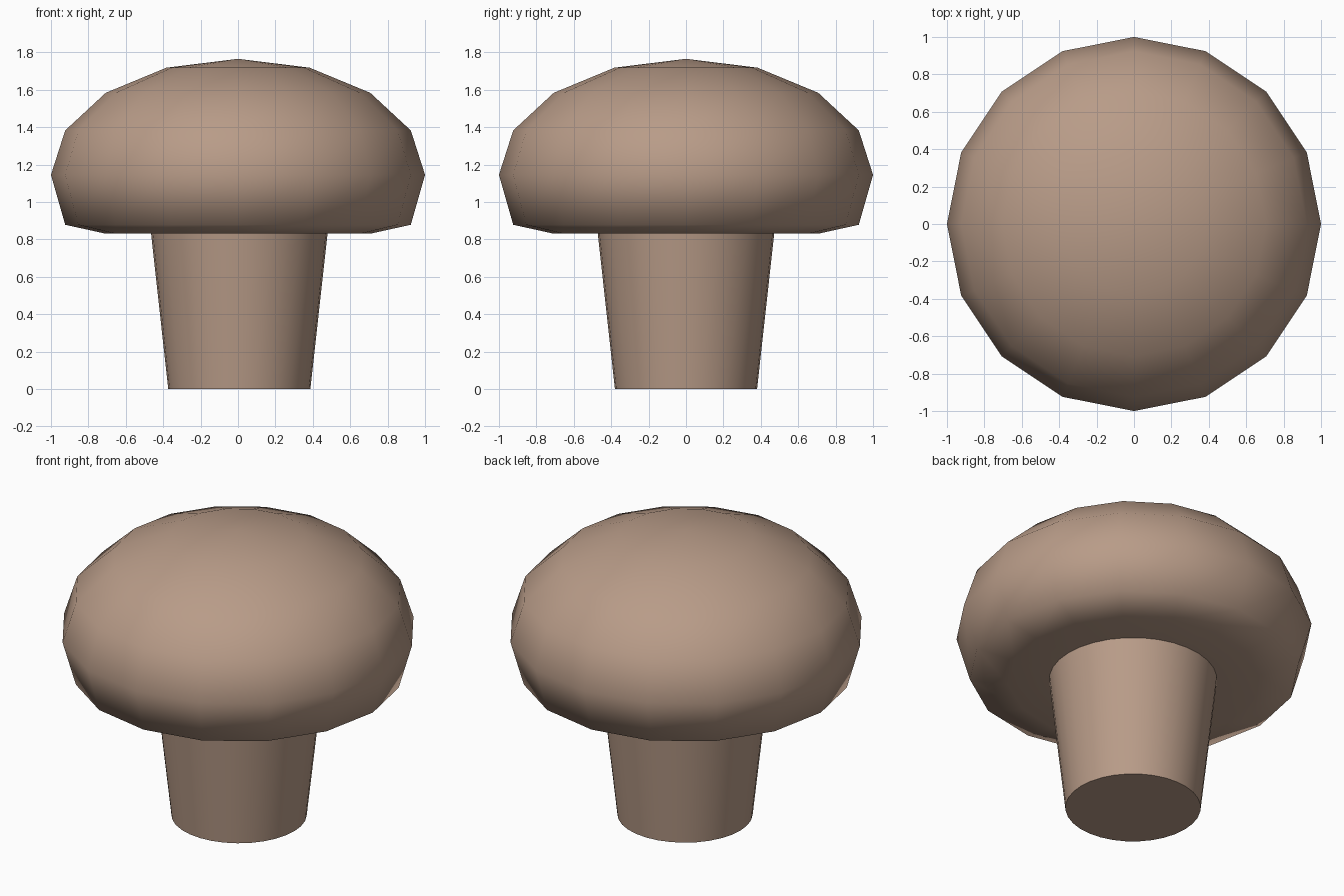
import bpy, math

if "Cube" in bpy.data.objects:
    bpy.data.objects.remove(bpy.data.objects["Cube"])

skin = bpy.data.materials.new("mushroom_brown")
skin.diffuse_color = (0.48, 0.33, 0.246, 1)
skin.use_nodes = True
skin.node_tree.nodes["Principled BSDF"].inputs["Base Color"].default_value = skin.diffuse_color


def lathe(name, profile, sides, x=0.0):
    """Spin (radius, z) points round z; radius 0 makes a pole."""
    verts, rings, faces = [], [], []
    for r, z in profile:
        n = 1 if r == 0 else sides
        rings.append([len(verts) + i for i in range(n)])
        for i in range(n):
            a = 2 * math.pi * i / sides
            verts.append((x + r * math.cos(a), r * math.sin(a), z))
    for lo, hi in zip(rings, rings[1:]):
        for i in range(sides):
            j = (i + 1) % sides
            if len(lo) == 1:
                faces.append((lo[0], hi[j], hi[i]))
            elif len(hi) == 1:
                faces.append((lo[i], lo[j], hi[0]))
            else:
                faces.append((lo[i], lo[j], hi[j], hi[i]))
    # close open ends
    if len(rings[0]) > 1:
        faces.append(tuple(reversed(rings[0])))
    if len(rings[-1]) > 1:
        faces.append(tuple(rings[-1]))
    mesh = bpy.data.meshes.new(name)
    mesh.from_pydata(verts, [], faces)
    mesh.materials.append(skin)
    ob = bpy.data.objects.new(name, mesh)
    bpy.context.collection.objects.link(ob)
    return ob


# cap: squashed 16-sided sphere with a flattened underside
step = math.pi / 8
dome = [(math.cos(i * step), 1.145 + 0.62 * math.sin(i * step)) for i in range(4)]
cap = lathe("cap", [(0, 0.83), (0.383, 0.83), (0.707, 0.83), (0.924, 0.878)]
            + dome + [(0, 1.765)], 16)
cap.data.shade_smooth()

# stem: tapered, wider at the top, ends just inside the cap
stem = lathe("stem", [(0.38, 0), (0.475, 0.86)], 32, x=0.007)
bpy.ops.object.select_all(action='DESELECT')
stem.select_set(True)
bpy.context.view_layer.objects.active = stem
bpy.ops.object.shade_smooth_by_angle(angle=math.radians(30))
